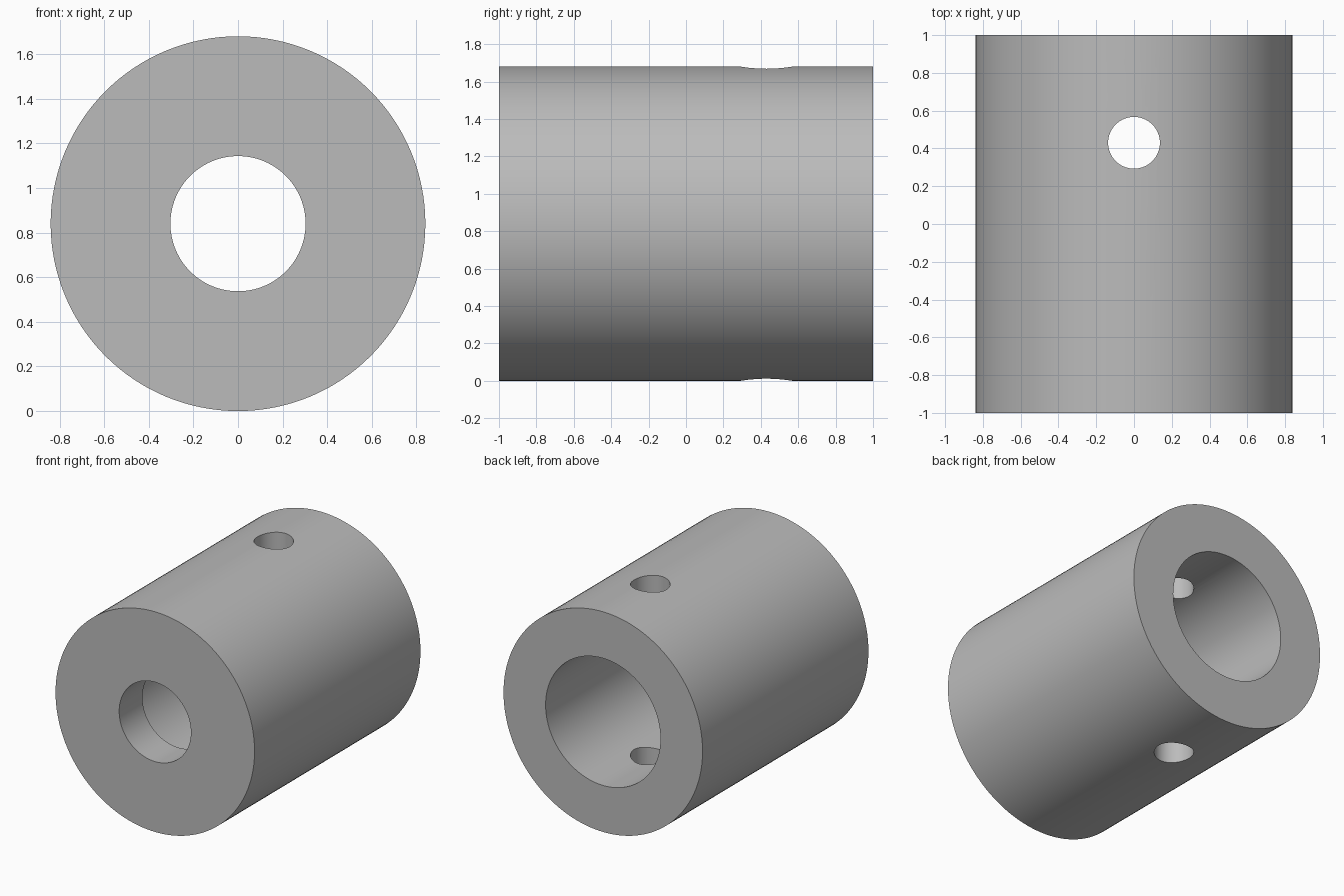
import bpy
import bmesh
import math
from mathutils import Matrix, Vector

cube = bpy.data.objects.get("Cube")
if cube:
    bpy.data.objects.remove(cube, do_unlink=True)

RADIUS = 0.84
HALF_LENGTH = 1.0
SMALL_BORE = 0.303
LARGE_BORE = 0.485
SHOULDER_Y = -0.72
PIN_RADIUS = 0.137
PIN_Y = 0.43
SEGMENTS = 128


def new_object(name, bm):
    mesh = bpy.data.meshes.new(name)
    bmesh.ops.recalc_face_normals(bm, faces=bm.faces)
    bm.to_mesh(mesh)
    bm.free()
    obj = bpy.data.objects.new(name, mesh)
    bpy.context.collection.objects.link(obj)
    return obj


# Collar body: stepped-bore profile (radius, y) turned around the long axis
profile = [(RADIUS, -HALF_LENGTH), (RADIUS, HALF_LENGTH),
           (LARGE_BORE, HALF_LENGTH), (LARGE_BORE, SHOULDER_Y),
           (SMALL_BORE, SHOULDER_Y), (SMALL_BORE, -HALF_LENGTH)]
bm = bmesh.new()
verts = [bm.verts.new((r, y, RADIUS)) for r, y in profile]
edges = [bm.edges.new((a, b)) for a, b in zip(verts, verts[1:] + verts[:1])]
bmesh.ops.spin(bm, geom=verts + edges, cent=(0, 0, RADIUS), axis=(0, 1, 0),
               angle=math.tau, steps=SEGMENTS, use_merge=True)
bmesh.ops.remove_doubles(bm, verts=bm.verts, dist=0.0001)
collar = new_object("collar_body", bm)

# Vertical pin hole through both walls
bm = bmesh.new()
bmesh.ops.create_cone(bm, cap_ends=True, segments=64, radius1=PIN_RADIUS,
                      radius2=PIN_RADIUS, depth=RADIUS * 3,
                      matrix=Matrix.Translation(Vector((0, PIN_Y, RADIUS))))
cutter = new_object("pin_hole_cutter", bm)
cutter.hide_render = True

cut = collar.modifiers.new("pin_hole", "BOOLEAN")
cut.operation = "DIFFERENCE"
cut.solver = "EXACT"
cut.object = cutter
bpy.ops.object.select_all(action="DESELECT")
collar.select_set(True)
bpy.context.view_layer.objects.active = collar
bpy.ops.object.modifier_apply(modifier=cut.name)
bpy.data.objects.remove(cutter, do_unlink=True)

# Plain grey metal
grey = bpy.data.materials.new("plain_grey")
grey.use_nodes = True
colour = (0.5, 0.5, 0.5, 1.0)
grey.diffuse_color = colour
grey.node_tree.nodes["Principled BSDF"].inputs["Base Color"].default_value = colour
collar.data.materials.clear()
collar.data.materials.append(grey)

bpy.ops.object.shade_smooth_by_angle(angle=math.radians(30))
